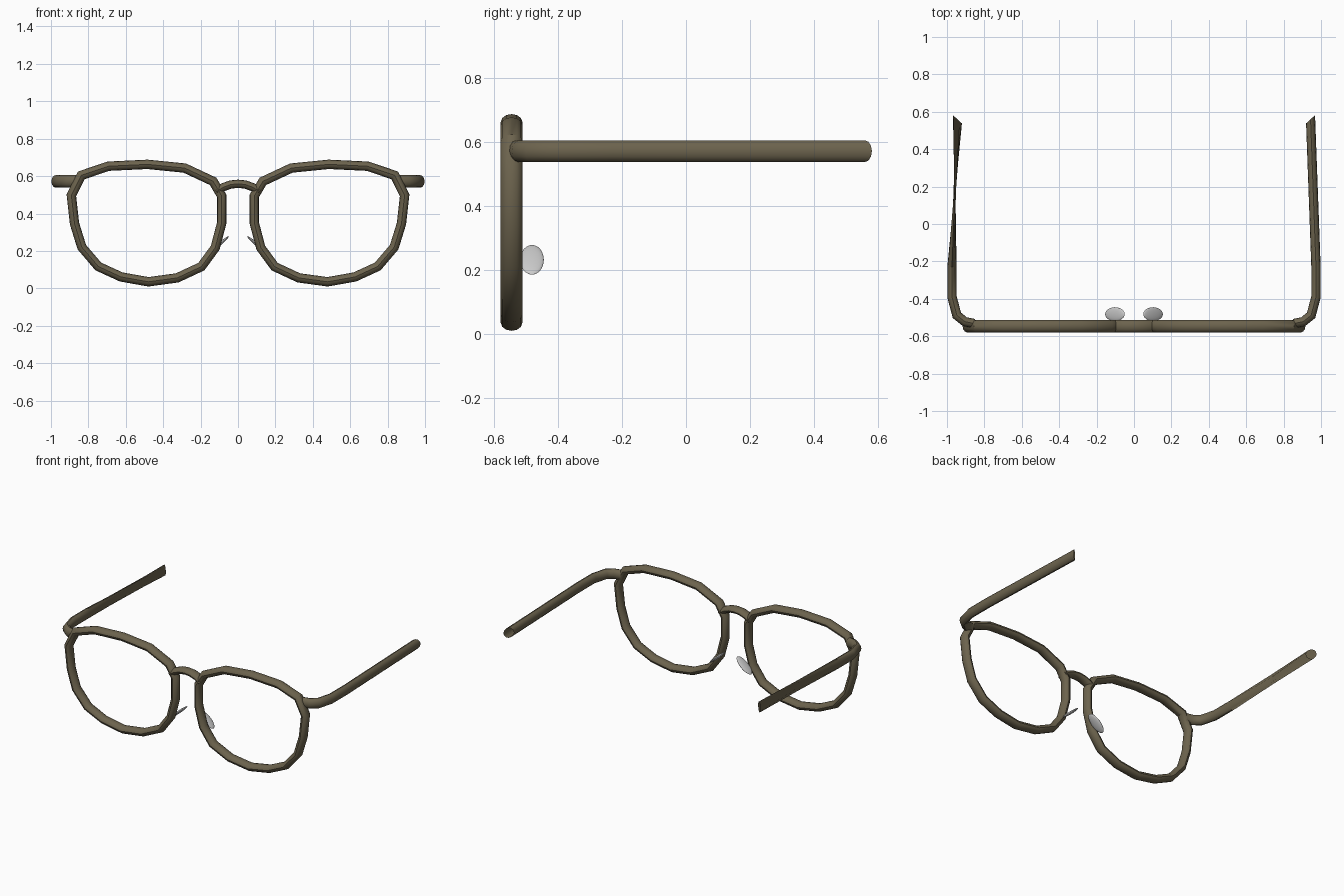
import bpy, bmesh
from math import sin, cos, pi, radians, atan2
from mathutils import Vector, Matrix

if "Cube" in bpy.data.objects:
    bpy.data.objects.remove(bpy.data.objects["Cube"])

olive = bpy.data.materials.new("olive_frame")
olive.diffuse_color = (0.15, 0.125, 0.075, 1)
olive.use_nodes = True
olive.node_tree.nodes["Principled BSDF"].inputs["Base Color"].default_value = olive.diffuse_color


def finish(bm, name, angle, mat=None):
    bmesh.ops.recalc_face_normals(bm, faces=bm.faces)
    me = bpy.data.meshes.new(name)
    bm.to_mesh(me)
    bm.free()
    ob = bpy.data.objects.new(name, me)
    bpy.context.collection.objects.link(ob)
    if mat:
        me.materials.append(mat)
    bpy.ops.object.select_all(action='DESELECT')
    ob.select_set(True)
    bpy.context.view_layer.objects.active = ob
    bpy.ops.object.shade_smooth_by_angle(angle=radians(angle))
    return ob


def sweep(name, path, normal, r_side, r_normal, closed=False, end_side=None, sides=12):
    """Oval tube along a planar path, with mitred joints."""
    pts = [Vector(p) for p in path]
    nrm = Vector(normal)
    n = len(pts)
    bm = bmesh.new()
    rings = []
    for i, p in enumerate(pts):
        a = pts[i - 1] if closed or i > 0 else None
        b = pts[(i + 1) % n] if closed or i < n - 1 else None
        d1 = (p - a).normalized() if a else (b - p).normalized()
        d2 = (b - p).normalized() if b else d1
        n1, n2 = nrm.cross(d1), nrm.cross(d2)
        m = (n1 + n2).normalized()
        side = m * (r_side / m.dot(n1))
        if end_side and i == n - 1:
            side = Vector(end_side)
        rings.append([bm.verts.new(p + side * cos(2 * pi * k / sides)
                                   + nrm * r_normal * sin(2 * pi * k / sides))
                      for k in range(sides)])
    for i in range(n if closed else n - 1):
        r, q = rings[i], rings[(i + 1) % n]
        for k in range(sides):
            j = (k + 1) % sides
            bm.faces.new((r[k], r[j], q[j], q[k]))
    return finish(bm, name, 40, olive)


Y = -0.546
# Rim centreline (x, z), right-hand side
rim = [(.484, .663), (.693, .653), (.838, .604), (.891, .498), (.874, .346),
       (.835, .220), (.747, .117), (.625, .061), (.479, .035), (.325, .056),
       (.196, .116), (.122, .217), (.087, .350), (.087, .494), (.133, .572),
       (.285, .643)]
# Temple centreline (x, y)
temple = [(.855, -.532), (.905, -.522), (.947, -.488), (.973, -.39),
          (.973, -.23), (.944, .56)]

for s, tag in ((1, "right"), (-1, "left")):
    sweep(tag + "_rim", [(s * x, Y, z) for x, z in rim], (0, 1, 0),
          .025, .034, closed=True)
    # Temple arm with a slanted open tip
    sweep(tag + "_temple", [(s * x, y, .572) for x, y in temple], (0, 0, 1),
          .025, .034, end_side=(-s * .024, -.022, 0))
    # Nose pad: thin tilted disc
    bm = bmesh.new()
    bmesh.ops.create_uvsphere(bm, u_segments=24, v_segments=12, radius=1)
    tilt = Matrix.Rotation(atan2(.047, .053) * s, 4, 'Y')
    bm.transform(Matrix.Translation((s * .102, -.482, .232)) @ tilt
                 @ Matrix.Diagonal((.07, .037, .009, 1)))
    finish(bm, tag + "_nose_pad", 60)

# Bridge arch between the rims
sweep("bridge", [(-.115, Y, .518), (-.08, Y, .540), (-.04, Y, .555), (0, Y, .559),
                 (.04, Y, .555), (.08, Y, .540), (.115, Y, .518)],
      (0, 1, 0), .022, .034)
